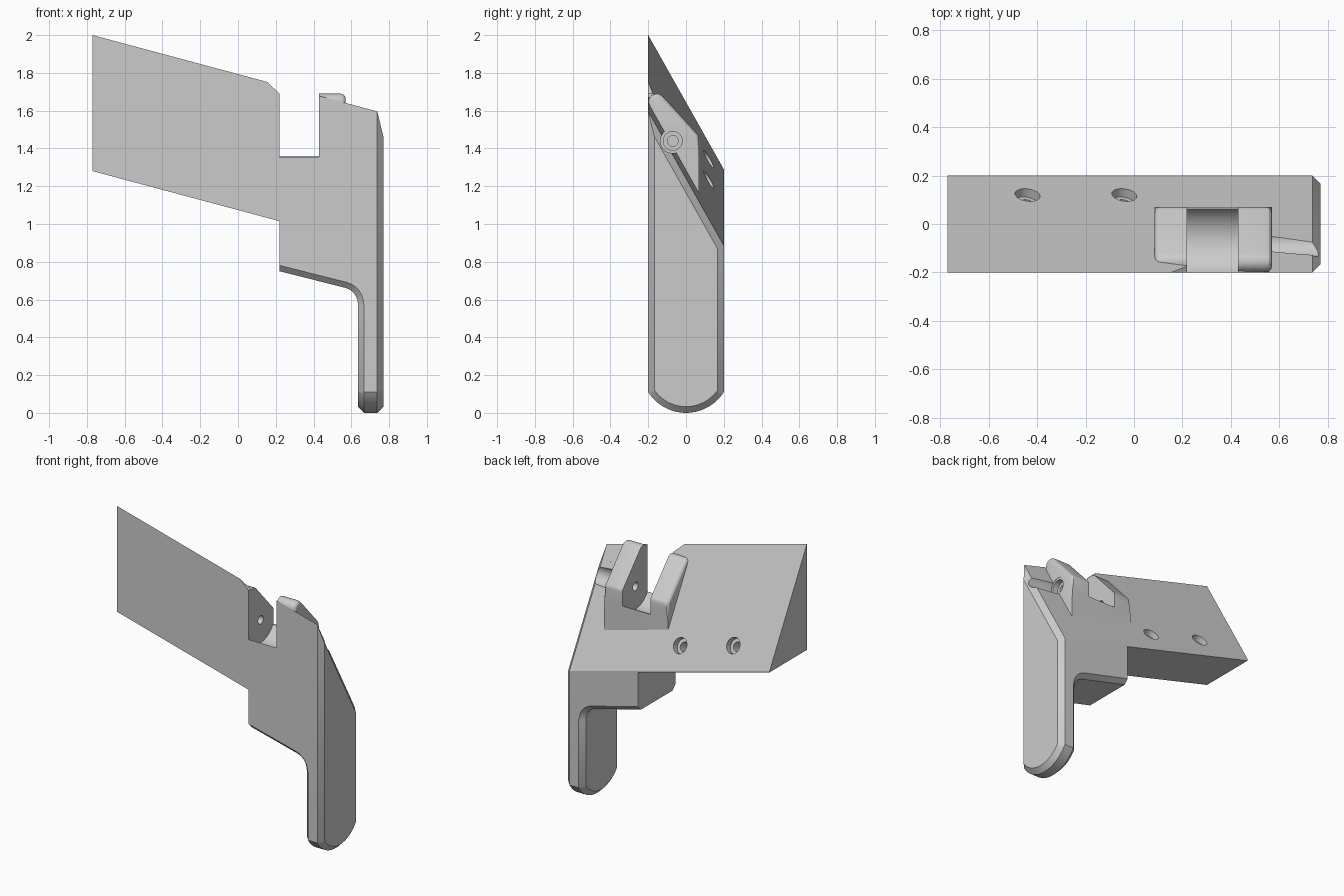
import bpy, bmesh, math
from mathutils import Vector

cube = bpy.data.objects.get("Cube")
if cube:
    bpy.data.objects.remove(cube, do_unlink=True)

grey = bpy.data.materials.new("plain_grey")
grey.use_nodes = True
grey.diffuse_color = (0.6, 0.6, 0.6, 1)
grey.node_tree.nodes["Principled BSDF"].inputs["Base Color"].default_value = (0.6, 0.6, 0.6, 1)

# Sloped plane that forms the back of the body
SLOPE_POINT = Vector((-0.77, -0.2, 2.0))
SLOPE_NORMAL = Vector((0.268, 1.775, 1.0))


def slope_z(x, y):
    return 2.0 - 0.268 * (x + 0.77) - 1.775 * (y + 0.2)


def arc(cx, cz, r, start, end, steps):
    angles = [math.radians(start + (end - start) * i / steps) for i in range(steps + 1)]
    return [(cx + r * math.cos(a), cz + r * math.sin(a)) for a in angles]


def prism(points, axis, low, high):
    """Extrude a side profile along x or y."""
    bm = bmesh.new()
    place = (lambda p: (p[0], low, p[1])) if axis == "y" else (lambda p: (low, p[0], p[1]))
    face = bm.faces.new([bm.verts.new(place(p)) for p in points])
    new = bmesh.ops.extrude_face_region(bm, geom=[face])["geom"]
    verts = [g for g in new if isinstance(g, bmesh.types.BMVert)]
    step = (0, high - low, 0) if axis == "y" else (high - low, 0, 0)
    bmesh.ops.translate(bm, verts=verts, vec=step)
    bmesh.ops.recalc_face_normals(bm, faces=bm.faces)
    return bm


def bevel(bm, rule, offset, segments=1):
    edges = [e for e in bm.edges if rule(e.verts[0].co, e.verts[1].co)]
    bmesh.ops.bevel(bm, geom=edges, offset=offset, segments=segments,
                    profile=0.5, affect="EDGES", clamp_overlap=True)


def trim_to_slope(bm):
    cut = bmesh.ops.bisect_plane(bm, geom=bm.verts[:] + bm.edges[:] + bm.faces[:],
                                 plane_co=SLOPE_POINT, plane_no=SLOPE_NORMAL, clear_outer=True)
    edges = [g for g in cut["geom_cut"] if isinstance(g, bmesh.types.BMEdge)]
    bmesh.ops.edgeloop_fill(bm, edges=edges)
    bmesh.ops.recalc_face_normals(bm, faces=bm.faces)


def finish(bm, name):
    mesh = bpy.data.meshes.new(name)
    bm.to_mesh(mesh)
    bm.free()
    mesh.materials.append(grey)
    obj = bpy.data.objects.new(name, mesh)
    bpy.context.collection.objects.link(obj)
    return obj


def cylinder(start, direction, length, radius):
    direction = Vector(direction).normalized()
    bpy.ops.mesh.primitive_cylinder_add(vertices=32, radius=radius, depth=length,
                                        location=Vector(start) + direction * length / 2)
    obj = bpy.context.object
    obj.rotation_euler = direction.to_track_quat("Z", "Y").to_euler()
    obj.data.materials.append(grey)
    bpy.context.view_layer.update()
    return obj


def combine(target, other, operation):
    other.hide_render = True
    mod = target.modifiers.new("combine", "BOOLEAN")
    mod.operation, mod.solver, mod.object = operation, "EXACT", other
    bpy.context.view_layer.objects.active = target
    bpy.ops.object.modifier_apply(modifier=mod.name)
    bpy.data.objects.remove(other, do_unlink=True)


# Wedge body with the stepped block below it
outline = [(-0.77, 2.1), (-0.77, 1.28), (0.22, 1.015), (0.22, 0.75)]
outline += arc(0.545, 0.575, 0.09, 75, 0, 6)
outline += [(0.70, 0.575), (0.70, 1.75), (0.24, 1.69), (0.22, 1.69), (0.05, 1.848)]
bm = prism(outline, "y", -0.2, 0.2)
bevel(bm, lambda a, b: abs(a.y - b.y) < 0.01 and (a.z + b.z) / 2 < 0.8
      and (a.x + b.x) / 2 < 0.65, 0.03)
trim_to_slope(bm)
bracket = finish(bm, "bracket")

# Leg with a rounded foot and chamfered rims
radius = (0.2 ** 2 + 0.11 ** 2) / (2 * 0.11)
half = math.degrees(math.asin(0.2 / radius))
foot = arc(0, radius, radius, -90 - half, -90 + half, 20)
bm = prism(foot + [(0.2, 1.8), (-0.2, 1.8)], "x", 0.635, 0.77)
trim_to_slope(bm)
bevel(bm, lambda a, b: (a.x > 0.769 and b.x > 0.769) or (a.x < 0.636 and b.x < 0.636), 0.033)
combine(bracket, finish(bm, "leg"), "UNION")

# Hinge lugs, made as one rounded block before slotting
lug = [(-0.2, 1.3), (0.07, 1.15), (0.07, 1.45)]
lug += arc(0.03, 1.45, 0.04, 15, 40, 3)
lug += arc(-0.155, 1.645, 0.045, 40, 180, 8)
bm = prism(lug, "x", 0.085, 0.57)
bevel(bm, lambda a, b: abs(a.x - b.x) < 0.01 and min(a.z, b.z) > 1.16, 0.025, 3)
combine(bracket, finish(bm, "hinge_block"), "UNION")

# Slot between the lugs with a hollow round floor
slot = [(-0.3, 1.36), (0.3, 1.36), (0.3, 2.2), (-0.3, 2.2)]
combine(bracket, finish(prism(slot, "x", 0.22, 0.43), "slot_cutter"), "DIFFERENCE")
combine(bracket, cylinder((0.22, -0.07, 1.44), (1, 0, 0), 0.21, 0.155), "DIFFERENCE")

# Pin hole, its counterbore and the access groove
for start, end, size in [(0.15, 0.6, 0.028), (0.53, 0.62, 0.05), (0.568, 0.9, 0.065)]:
    combine(bracket, cylinder((start, -0.07, 1.44), (1, 0, 0), end - start, size), "DIFFERENCE")

# Counterbored screw holes in the sloped back
for x in (-0.44, -0.04):
    top = Vector((x, 0.12, slope_z(x, 0.12))) + SLOPE_NORMAL.normalized() * 0.05
    for depth, size in [(0.09, 0.052), (0.2, 0.03)]:
        combine(bracket, cylinder(top, -SLOPE_NORMAL, depth, size), "DIFFERENCE")

# Smooth the rounded parts and keep the flat edges sharp
bpy.ops.object.select_all(action="DESELECT")
bracket.select_set(True)
bpy.context.view_layer.objects.active = bracket
bpy.ops.object.shade_smooth_by_angle(angle=math.radians(25))
